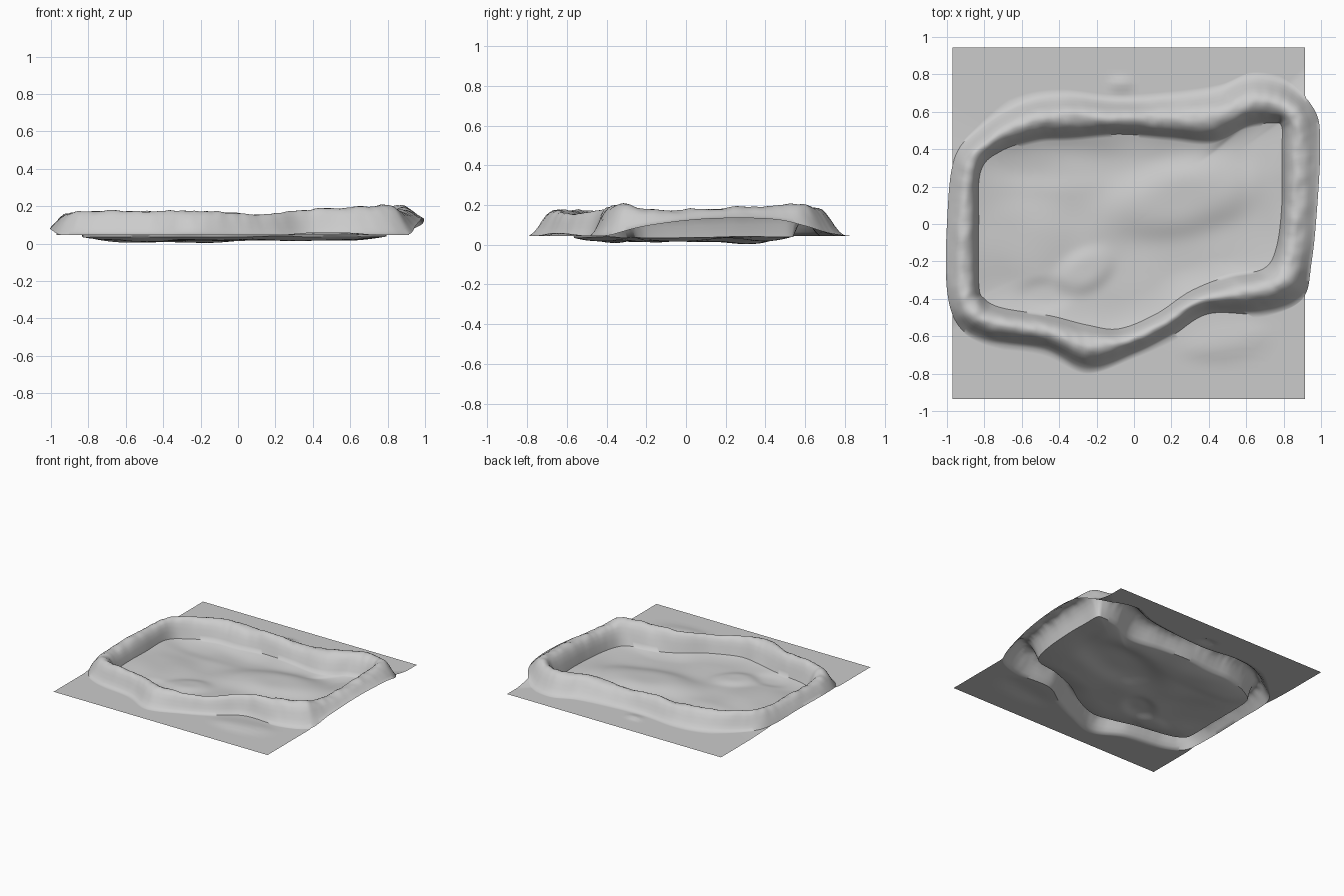
import bpy, math
from mathutils import Vector, noise

if "Cube" in bpy.data.objects:
    bpy.data.objects.remove(bpy.data.objects["Cube"])

# Rim stations: outer foot x, y, inner foot x, y, crest height, lift of the outer edge
STATIONS = [
    (-1.0, -.35, -.83, -.32, .155, .03), (-1.0, 0, -.83, 0, .155, .035),
    (-.96, .35, -.82, .28, .165, .01), (-.82, .52, -.71, .39, .17, 0),
    (-.60, .66, -.52, .45, .175, 0), (-.38, .70, -.33, .46, .165, 0),
    (-.10, .67, -.08, .48, .165, 0), (.20, .69, .18, .46, .155, 0),
    (.45, .73, .42, .44, .175, 0), (.63, .80, .60, .52, .185, 0),
    (.83, .75, .74, .54, .19, 0), (.97, .60, .79, .52, .20, .05),
    (.995, .42, .79, .38, .195, .085), (.98, .10, .79, .10, .18, .085),
    (.95, -.20, .76, -.13, .18, .05), (.90, -.40, .69, -.24, .205, 0),
    (.70, -.48, .50, -.28, .19, 0), (.40, -.48, .30, -.36, .175, 0),
    (.20, -.60, .12, -.48, .155, 0), (0, -.70, -.08, -.56, .165, 0),
    (-.25, -.79, -.25, -.54, .175, 0), (-.48, -.68, -.45, -.49, .175, 0),
    (-.80, -.63, -.70, -.45, .17, 0), (-.94, -.54, -.80, -.40, .17, 0),
]
# Rim cross-section: fraction from outer to inner foot, fraction of crest height
PROFILE = [(0, 0), (.1, .15), (.18, .34), (.26, .57), (.34, .78), (.42, .92), (.5, .99),
           (.57, 1), (.65, .95), (.73, .84), (.8, .68), (.87, .46), (.94, .2), (1, 0)]
# Low mounds and hollows: x, y, radius x, radius y, tilt, height
MOUNDS = [(.25, .14, .38, .18, .22, .034), (-.26, -.25, .15, .1, .5, .02),
          (-.58, -.08, .22, .2, 0, .012), (-.48, -.38, .13, .08, 0, -.01),
          (-.45, .33, .4, .12, 0, -.01), (.72, .3, .1, .25, 0, .01)]
OUTER_MOUNDS = [(.47, -.62, .22, .1, .1, .015), (-.07, .74, .06, .04, 0, .014)]
X0, X1, Y0, Y1, GROUND = -.97, .915, -.935, .945, .045
SUB = 14


def mound(x, y, items):
    total = 0
    for cx, cy, rx, ry, a, h in items:
        dx, dy = x - cx, y - cy
        u = (dx * math.cos(a) + dy * math.sin(a)) / rx
        v = (dy * math.cos(a) - dx * math.sin(a)) / ry
        total += h * math.exp(-(u * u + v * v) ** 2)
    return total


def floor_z(x, y, s=1):
    """Floor height; s is the fraction of the way from the rim to the centre."""
    n = noise.noise(Vector((x * 4, y * 4, 3.1))) * .008
    edge = .02 * max(0, 1 - s / .3) ** 2
    return max(0, .016 + edge + mound(x, y, MOUNDS) + n)


def spline(i, t):
    n = len(STATIONS)
    p = [STATIONS[(i + k) % n] for k in (-1, 0, 1, 2)]
    return [.5 * (2 * b + (c - a) * t + (2 * a - 5 * b + 4 * c - d) * t * t
                  + (3 * b - a - 3 * c + d) * t ** 3) for a, b, c, d in zip(*p)]


def border_point(x, y):
    """Point of the square sheet's edge on the ray through x, y."""
    kx = (X1 if x > 0 else X0) / x if abs(x) > 1e-6 else 1e9
    ky = (Y1 if y > 0 else Y0) / y if abs(y) > 1e-6 else 1e9
    k = max(1, min(kx, ky))
    return [x * k, y * k]


loop = [spline(i, s / SUB) for i in range(len(STATIONS)) for s in range(SUB)]
borders = [border_point(s[0], s[1]) for s in loop]
for cx in (X0, X1):
    for cy in (Y0, Y1):
        near = min(range(len(loop)), key=lambda j: math.dist(borders[j], (cx, cy)))
        borders[near] = [cx, cy]

columns = []
for (ox, oy, ix, iy, crest, lift), (bx, by) in zip(loop, borders):
    lift = max(0, lift)
    # the side walls stand steeper than the front and back slopes
    steep = min(1, max(0, (abs(ox) - .88) / .08))
    col = []
    # flat surround
    for k in range(12):
        t = k / 12
        x, y = bx + (ox - bx) * t, by + (oy - by) * t
        col.append((x, y, GROUND + lift + mound(x, y, OUTER_MOUNDS) * min(1, 3 * (1 - t))))
    # raised rim with slanted ripples
    for t, p in PROFILE:
        x, y = ox + (ix - ox) * t, oy + (iy - oy) * t
        ripple = (noise.noise(Vector((x * 9, y * 9, 7.7))) * .01
                  + noise.noise(Vector((x * 22, y * 22, 1.3))) * .007)
        base = (GROUND + lift) * (1 - t) + floor_z(x, y, 0) * t
        p = p ** (1 - .4 * steep)
        col.append((x, y, base + p * (crest - base + ripple)))
    # sunken floor
    for k in range(1, 30):
        x, y = ix * (1 - k / 30), iy * (1 - k / 30)
        col.append((x, y, floor_z(x, y, k / 30)))
    columns.append(col)

n, m = len(columns), len(columns[0])
verts = [v for col in columns for v in col] + [(0, 0, floor_z(0, 0))]
faces = []
for i in range(n):
    a, b = i * m, (i + 1) % n * m
    faces += [(a + k, a + k + 1, b + k + 1, b + k) for k in range(m - 1)]
    faces.append((a + m - 1, n * m, b + m - 1))

mesh = bpy.data.meshes.new("walled_basin")
mesh.from_pydata(verts, [], faces)
mesh.validate()
# make sure the sheet faces up
if sum(p.normal.z * p.area for p in mesh.polygons) < 0:
    mesh.flip_normals()
basin = bpy.data.objects.new("walled_basin", mesh)
bpy.context.collection.objects.link(basin)
bpy.context.view_layer.objects.active = basin
basin.select_set(True)
bpy.ops.object.shade_smooth_by_angle(angle=math.radians(50))
